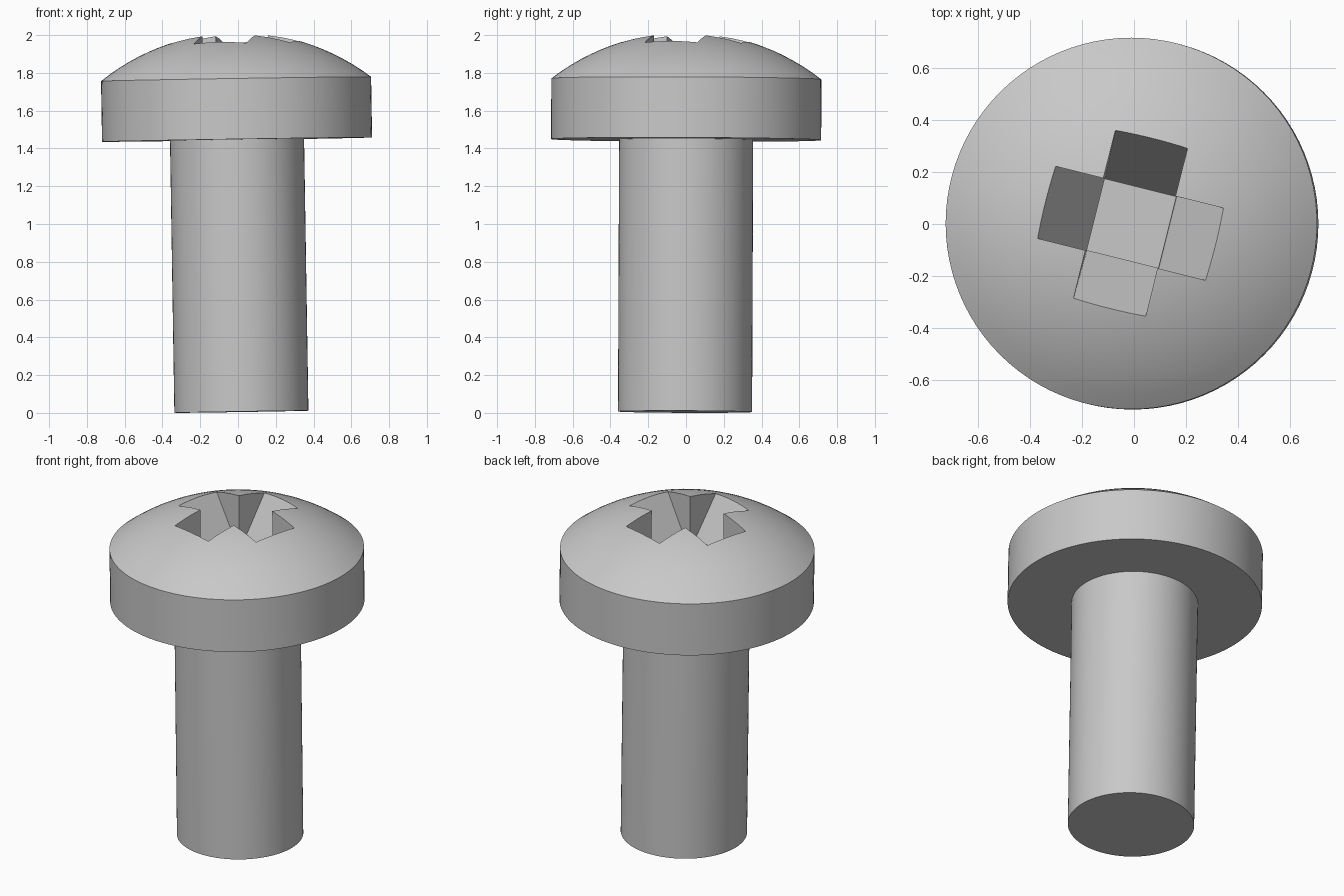
import bpy, bmesh, math
from mathutils import Matrix

cube = bpy.data.objects.get("Cube")
if cube:
    bpy.data.objects.remove(cube, do_unlink=True)

HEAD_R, SHANK_R = 0.715, 0.355
HEAD_Z, RIM_Z, TOP_Z = 1.441, 1.762, 2.008
RISE = TOP_Z - RIM_Z
DOME_R = (HEAD_R ** 2 + RISE ** 2) / (2 * RISE)
SEGMENTS, RINGS = 96, 14


def dome_z(r):
    return TOP_Z - DOME_R + math.sqrt(DOME_R ** 2 - r * r)


def new_object(name, bm):
    bmesh.ops.recalc_face_normals(bm, faces=bm.faces)
    mesh = bpy.data.meshes.new(name)
    bm.to_mesh(mesh)
    bm.free()
    obj = bpy.data.objects.new(name, mesh)
    bpy.context.collection.objects.link(obj)
    return obj


def lathe(name, profile):
    """Spin a (radius, z) profile into a closed solid."""
    bm = bmesh.new()
    verts = [bm.verts.new((r, 0, z)) for r, z in profile]
    edges = [bm.edges.new(pair) for pair in zip(verts, verts[1:])]
    bmesh.ops.spin(bm, geom=verts + edges, axis=(0, 0, 1), cent=(0, 0, 0),
                   angle=math.tau, steps=SEGMENTS)
    bmesh.ops.remove_doubles(bm, verts=bm.verts, dist=1e-5)
    return new_object(name, bm)


def prism(name, profile, half_width, angle):
    """Extrude an (x, z) profile along y, then turn it about z."""
    bm = bmesh.new()
    face = bm.faces.new([bm.verts.new((x, -half_width, z)) for x, z in profile])
    side = bmesh.ops.extrude_face_region(bm, geom=[face])["geom"]
    bmesh.ops.translate(bm, vec=(0, 2 * half_width, 0),
                        verts=[v for v in side if isinstance(v, bmesh.types.BMVert)])
    bm.transform(Matrix.Rotation(angle, 4, "Z"))
    obj = new_object(name, bm)
    obj.hide_render = True
    return obj


# Screw body: shank, flat-bottomed head and domed top
dome = [(HEAD_R * (1 - i / RINGS), dome_z(HEAD_R * (1 - i / RINGS)))
        for i in range(RINGS + 1)]
screw = lathe("screw", [(0, 0), (SHANK_R, 0), (SHANK_R, HEAD_Z), (HEAD_R, HEAD_Z)] + dome)

# Cross recess: two sloped-floor bars and two V-shaped channels in the centre
ARM, REACH, SLOPE = 0.143, 0.333, 1.6
edge_z = dome_z(math.hypot(REACH, ARM))
floor_z = edge_z - SLOPE * (REACH - ARM)
tip_z = floor_z - SLOPE * ARM
over = 0.15
bar = [(-ARM, floor_z), (ARM, floor_z),
       (REACH + over, edge_z + SLOPE * over), (-REACH - over, edge_z + SLOPE * over)]
channel = [(0, tip_z), (ARM, floor_z), (ARM, floor_z + 0.1),
           (-ARM, floor_z + 0.1), (-ARM, floor_z)]

bpy.context.view_layer.objects.active = screw
for label, profile in (("recess_bar", bar), ("recess_channel", channel)):
    for quarter in range(2):
        cutter = prism(label, profile, ARM, math.radians(-14 + 90 * quarter))
        mod = screw.modifiers.new(label, "BOOLEAN")
        mod.operation, mod.solver, mod.object = "DIFFERENCE", "EXACT", cutter
        bpy.ops.object.modifier_apply(modifier=mod.name)
        bpy.data.objects.remove(cutter, do_unlink=True)

# Material and shading
steel = bpy.data.materials.new("light grey")
steel.use_nodes = True
colour = (0.58, 0.58, 0.58, 1)
steel.diffuse_color = colour
steel.node_tree.nodes["Principled BSDF"].inputs["Base Color"].default_value = colour
screw.data.materials.clear()
screw.data.materials.append(steel)
screw.select_set(True)
bpy.ops.object.shade_smooth_by_angle(angle=math.radians(25))

# The whole screw leans very slightly
screw.rotation_euler = (-0.004, -0.016, 0)
screw.location = (0.018, -0.005, 0.006)
